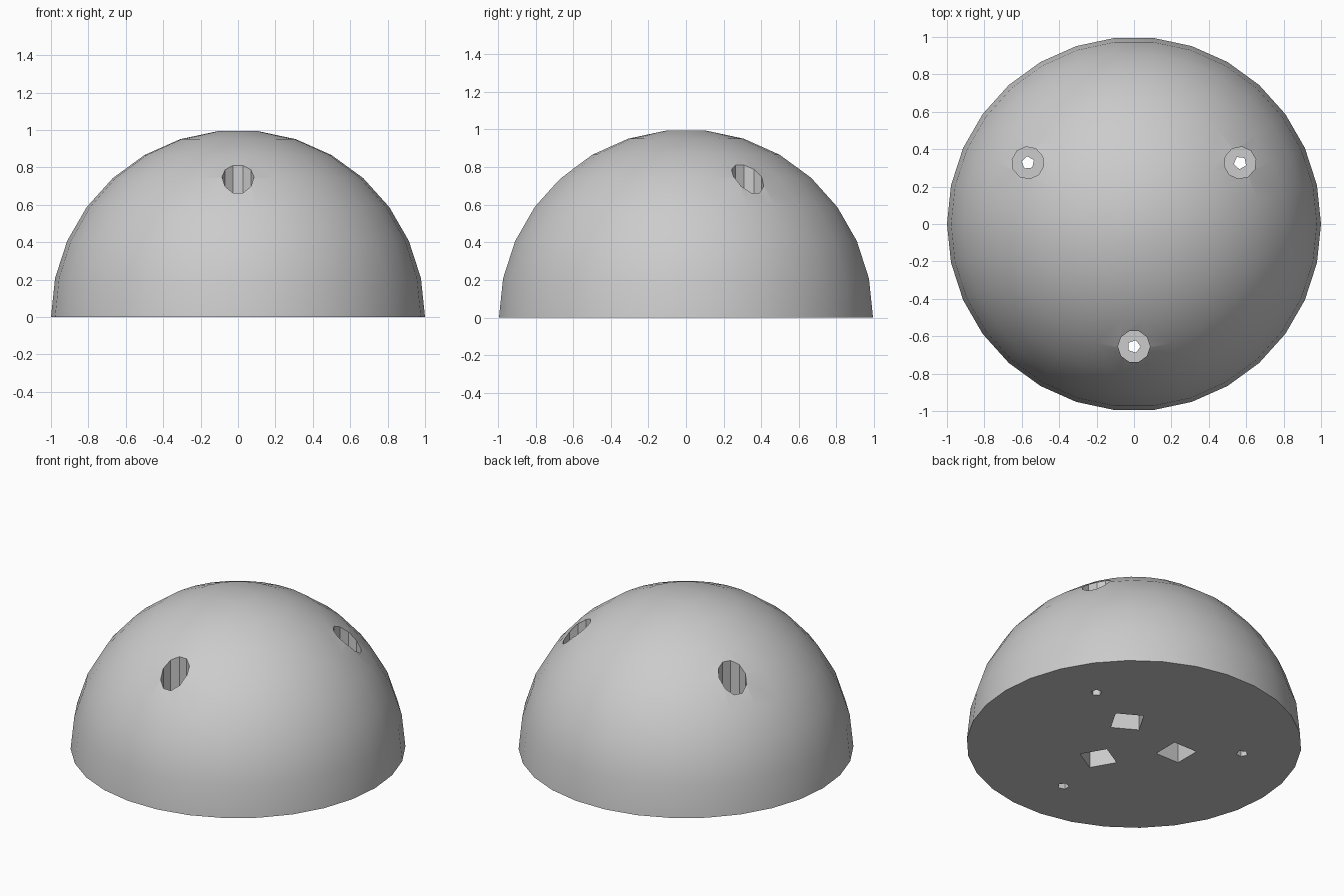
import bpy, bmesh, math
from mathutils import Matrix, Vector

cube = bpy.data.objects.get("Cube")
if cube:
    bpy.data.objects.remove(cube, do_unlink=True)

SEGMENTS = 30
STEP = math.radians(12)
SCREW_RADIUS = 0.655
SEAT_HEIGHT = 0.14

grey = bpy.data.materials.new("light_grey")
grey.use_nodes = True
colour = (0.6, 0.6, 0.6, 1)
grey.diffuse_color = colour
grey.node_tree.nodes["Principled BSDF"].inputs["Base Color"].default_value = colour


def add_object(name, bm):
    bmesh.ops.recalc_face_normals(bm, faces=bm.faces)
    mesh = bpy.data.meshes.new(name)
    bm.to_mesh(mesh)
    bm.free()
    mesh.materials.append(grey)
    obj = bpy.data.objects.new(name, mesh)
    bpy.context.collection.objects.link(obj)
    return obj


def prism(name, sides, radius, bottom, top, centre, turn):
    """Upright prism with a corner on its own +x axis, turned about z."""
    bm = bmesh.new()
    spin = Matrix.Rotation(turn, 4, "Z")
    ring = []
    for i in range(sides):
        a = math.tau * i / sides
        ring.append(bm.verts.new(spin @ (Vector(centre) + Vector(
            (radius * math.cos(a), radius * math.sin(a), bottom)))))
    base = bm.faces.new(ring)
    lifted = bmesh.ops.extrude_face_region(bm, geom=[base])["geom"]
    verts = [v for v in lifted if isinstance(v, bmesh.types.BMVert)]
    bmesh.ops.translate(bm, vec=(0, 0, top - bottom), verts=verts)
    return add_object(name, bm)


def pocket(name, size, height, centre, turn):
    bm = bmesh.new()
    place = Matrix.Rotation(turn, 4, "Z") @ Matrix.Translation(centre)
    bmesh.ops.create_cube(bm, size=1, matrix=place @ Matrix.Diagonal((size, size, height, 1)))
    return add_object(name, bm)


# Solid dome: stacked rings, flat base and small flat crown
bm = bmesh.new()
rings = []
for level in range(8):
    r, z = math.cos(level * STEP), math.sin(level * STEP)
    rings.append([bm.verts.new((r * math.cos(i * STEP), r * math.sin(i * STEP), z))
                  for i in range(SEGMENTS)])
for low, high in zip(rings, rings[1:]):
    for i in range(SEGMENTS):
        j = (i + 1) % SEGMENTS
        bm.faces.new((low[i], low[j], high[j], high[i]))
bm.faces.new(rings[0][::-1])
bm.faces.new(rings[-1])
dome = add_object("dome", bm)

# Three sets of screw bore, screw hole and square underside pocket
cutters = []
for n in range(3):
    turn = math.tau * n / 3
    screw = (0, -SCREW_RADIUS, 0)
    cutters += [
        prism("screw_bore", 10, 0.086, SEAT_HEIGHT, 1.2, screw, turn),
        prism("screw_hole", 5, 0.035, -0.1, SEAT_HEIGHT + 0.05, screw, turn),
        pocket("square_pocket", 0.171, 0.342, (-0.258, 0.0857, 0), turn),
    ]

for cutter in cutters:
    cutter.hide_render = True
    cut = dome.modifiers.new("cut", "BOOLEAN")
    cut.operation = "DIFFERENCE"
    cut.solver = "EXACT"
    cut.object = cutter

# Bake the cuts, then discard the cutters
bpy.context.view_layer.update()
evaluated = dome.evaluated_get(bpy.context.evaluated_depsgraph_get())
baked = bpy.data.meshes.new_from_object(evaluated)
dome.modifiers.clear()
dome.data = baked
for cutter in cutters:
    bpy.data.objects.remove(cutter, do_unlink=True)

# Smooth outer skin with crisp rim and facets
for obj in bpy.context.selected_objects:
    obj.select_set(False)
dome.select_set(True)
bpy.context.view_layer.objects.active = dome
bpy.ops.object.shade_smooth_by_angle(angle=math.radians(30))
